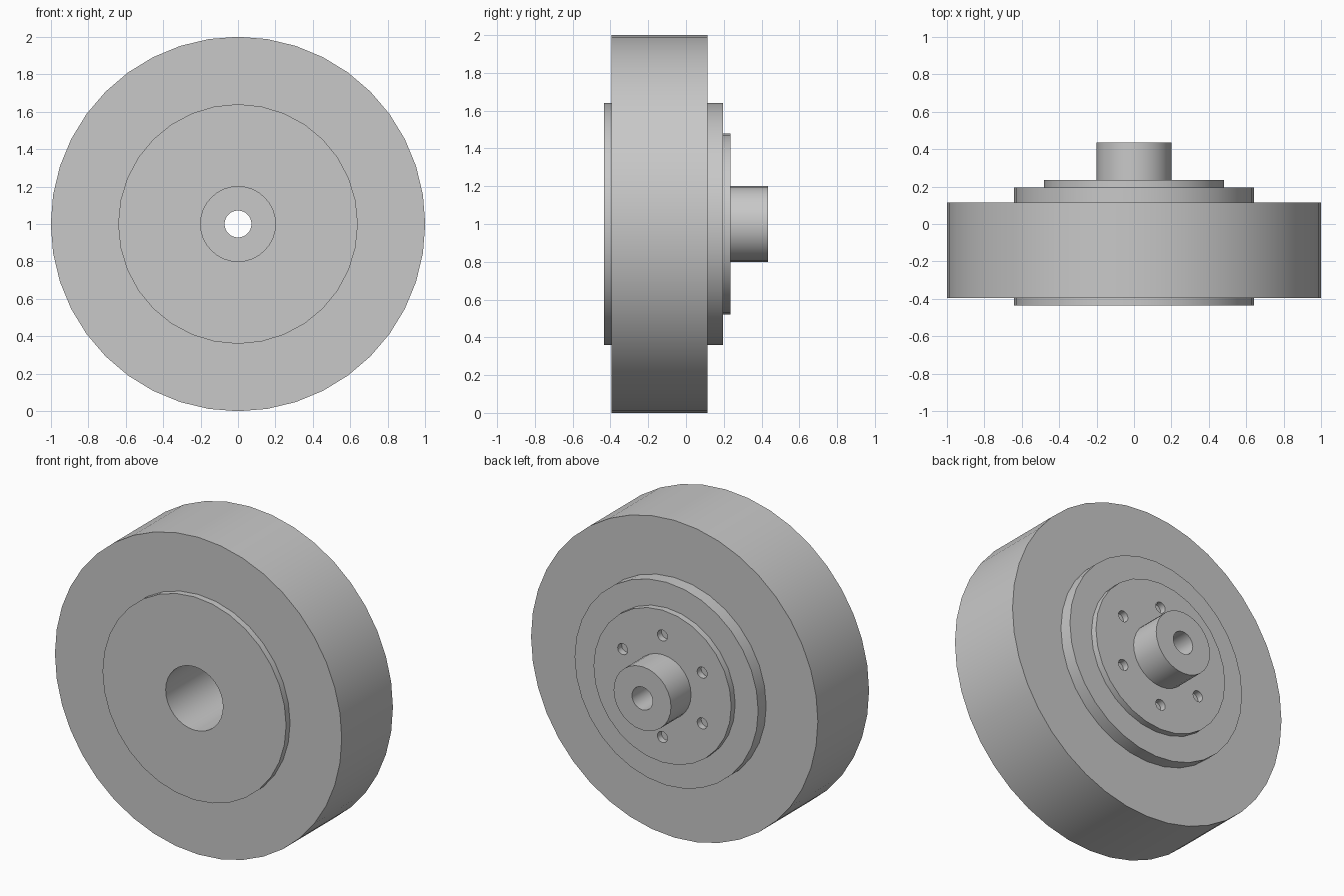
import bpy
import bmesh
from math import cos, sin, pi, radians

if "Cube" in bpy.data.objects:
    bpy.data.objects.remove(bpy.data.objects["Cube"])

# Single grey finish
grey = bpy.data.materials.new("plain grey")
grey.use_nodes = True
colour = (0.58, 0.58, 0.58, 1)
grey.diffuse_color = colour
grey.node_tree.nodes["Principled BSDF"].inputs["Base Color"].default_value = colour

AXLE_Z = 1.0


def turned_part(name, profile, sides):
    """Revolve a closed (radius, y) profile around the axle."""
    bm = bmesh.new()
    rings = []
    for i in range(sides):
        a = 2 * pi * i / sides
        rings.append([bm.verts.new((r * cos(a), y, AXLE_Z + r * sin(a)))
                      for r, y in profile])
    n = len(profile)
    for i in range(sides):
        here, after = rings[i], rings[(i + 1) % sides]
        for j in range(n):
            k = (j + 1) % n
            bm.faces.new((here[j], here[k], after[k], after[j]))
    bmesh.ops.recalc_face_normals(bm, faces=bm.faces)
    mesh = bpy.data.meshes.new(name)
    bm.to_mesh(mesh)
    bm.free()
    mesh.materials.append(grey)
    obj = bpy.data.objects.new(name, mesh)
    bpy.context.collection.objects.link(obj)
    return obj


def select_only(obj):
    bpy.ops.object.select_all(action="DESELECT")
    obj.select_set(True)
    bpy.context.view_layer.objects.active = obj


def ring(r_in, r_out, y0, y1):
    return [(r_in, y0), (r_out, y0), (r_out, y1), (r_in, y1)]


# Broad outer tyre and the wheel core with its wide bore
tyre = turned_part("tyre", ring(0.62, 1.0, -0.395, 0.115), 40)
core = turned_part("wheel_core", ring(0.2, 0.64, -0.435, 0.195), 32)

# Rear flange with a hollow shaft stub
flange = turned_part("flange_hub", [
    (0.072, 0.195), (0.48, 0.195), (0.48, 0.235),
    (0.2, 0.235), (0.2, 0.435), (0.072, 0.435)], 28)

# Six bolt holes through the flange
for i in range(6):
    a = radians(30 + 60 * i)
    bpy.ops.mesh.primitive_cylinder_add(
        vertices=16, radius=0.035, depth=0.2, rotation=(pi / 2, 0, 0),
        location=(0.32 * cos(a), 0.215, AXLE_Z + 0.32 * sin(a)))
    cutter = bpy.context.object
    cutter.name = "bolt_hole_cutter"
    cutter.hide_render = True
    cutter.data.materials.append(grey)
    cut = flange.modifiers.new("bolt hole", "BOOLEAN")
    cut.operation = "DIFFERENCE"
    cut.solver = "EXACT"
    cut.object = cutter
    select_only(flange)
    bpy.ops.object.modifier_apply(modifier=cut.name)
    bpy.data.objects.remove(cutter)

# Smooth round walls, crisp rims
for part in (tyre, core, flange):
    select_only(part)
    bpy.ops.object.shade_smooth_by_angle(angle=radians(35))
